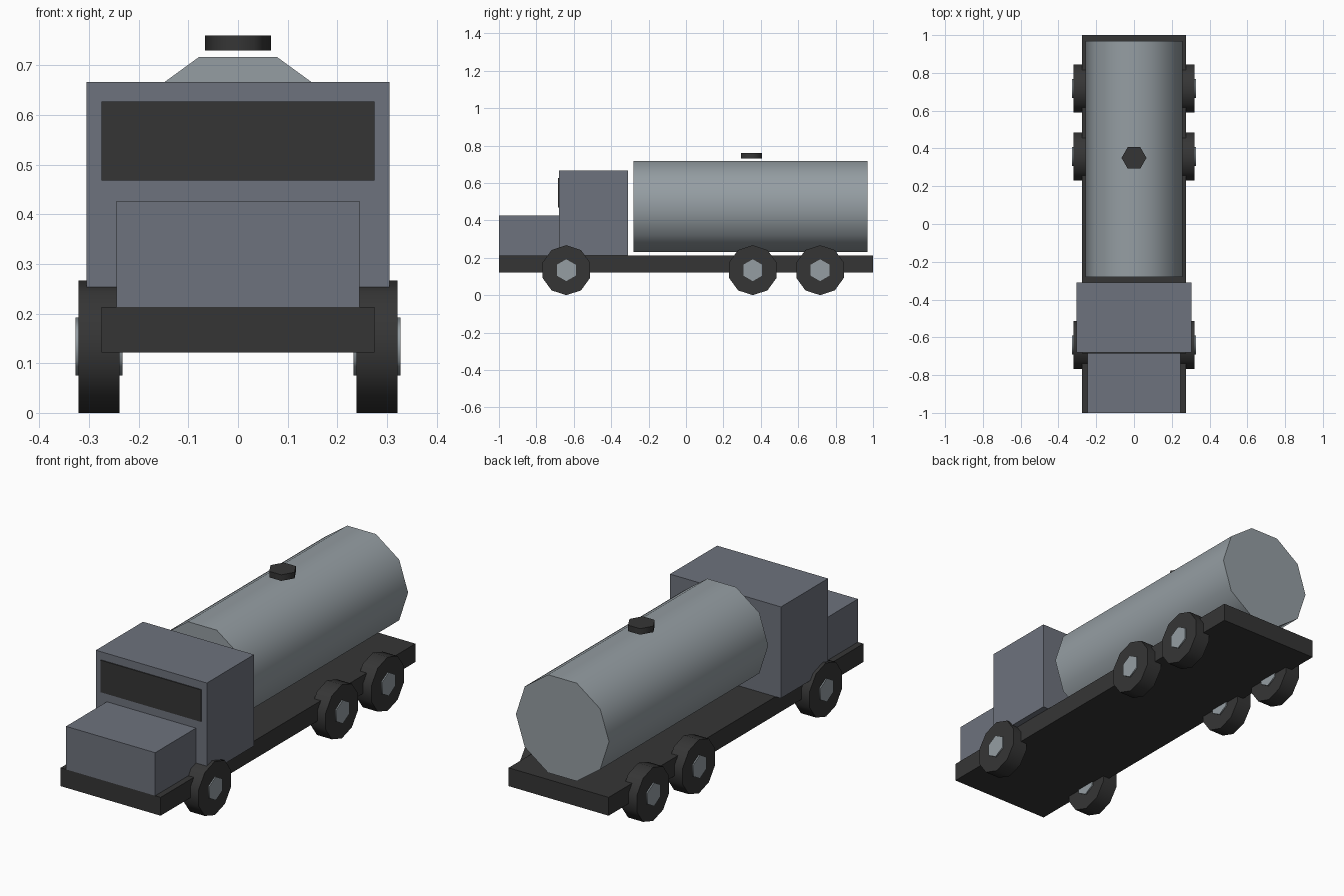
import bpy
import bmesh
from math import cos, sin, pi, radians
from mathutils import Vector

default = bpy.data.objects.get("Cube")
if default:
    bpy.data.objects.remove(default, do_unlink=True)


def make_material(name, rgb):
    mat = bpy.data.materials.new(name)
    mat.use_nodes = True
    color = (*rgb, 1)
    mat.diffuse_color = color
    mat.node_tree.nodes["Principled BSDF"].inputs["Base Color"].default_value = color
    return mat


charcoal = make_material("charcoal", (0.036, 0.036, 0.036))
slate = make_material("slate_grey", (0.155, 0.17, 0.205))
steel = make_material("light_steel", (0.30, 0.34, 0.365))


def finish(name, bm, mat):
    bmesh.ops.recalc_face_normals(bm, faces=bm.faces)
    mesh = bpy.data.meshes.new(name)
    bm.to_mesh(mesh)
    bm.free()
    mesh.materials.append(mat)
    obj = bpy.data.objects.new(name, mesh)
    bpy.context.collection.objects.link(obj)
    return obj


def box(name, half_width, y, z, mat):
    """Box centred on x, spanning the y and z ranges."""
    bm = bmesh.new()
    bmesh.ops.create_cube(bm, size=1)
    for v in bm.verts:
        v.co = (v.co.x * 2 * half_width, y[v.co.y > 0], z[v.co.z > 0])
    return finish(name, bm, mat)


def prism(name, axis, center, radius, length, sides, phase, mat):
    """Smooth-sided prism along an axis; phase turns the first corner."""
    u, w = {"X": ((0, 1, 0), (0, 0, 1)),
            "Y": ((1, 0, 0), (0, 0, 1)),
            "Z": ((1, 0, 0), (0, 1, 0))}[axis]
    u, w = Vector(u), Vector(w)
    step = u.cross(w) * length
    start = Vector(center) - step / 2
    bm = bmesh.new()
    angles = [phase + 2 * pi * i / sides for i in range(sides)]
    base = bm.faces.new([bm.verts.new(start + radius * (u * cos(a) + w * sin(a)))
                         for a in angles])
    top = bmesh.ops.extrude_face_region(bm, geom=[base], use_keep_orig=True)
    bmesh.ops.translate(bm, vec=step,
                        verts=[g for g in top["geom"] if isinstance(g, bmesh.types.BMVert)])
    obj = finish(name, bm, mat)
    bpy.ops.object.select_all(action="DESELECT")
    obj.select_set(True)
    bpy.context.view_layer.objects.active = obj
    bpy.ops.object.shade_smooth_by_angle(angle=radians(65))
    return obj


# Chassis, hood and cab
box("chassis", 0.275, (-1, 1), (0.122, 0.213), charcoal)
box("hood", 0.245, (-1, -0.68), (0.213, 0.427), slate)
box("cab", 0.305, (-0.68, -0.31), (0.213, 0.667), slate)
box("windshield", 0.275, (-0.685, -0.677), (0.468, 0.627), charcoal)

# Tank with its filler cap
prism("tank", "Y", (0, 0.345, 0.473), 0.256, 1.25, 10, 0, steel)
prism("filler_cap", "Z", (0, 0.35, 0.745), 0.066, 0.03, 6, 0, charcoal)

# Wheels and hubs on both sides
for row, y in (("front", -0.64), ("middle", 0.357), ("rear", 0.717)):
    for side, sign in (("left", 1), ("right", -1)):
        center = (sign * 0.28, y, 0.1335)
        prism(f"{row}_{side}_tire", "X", center, 0.1335, 0.082, 10, pi / 2, charcoal)
        prism(f"{row}_{side}_hub", "X", center, 0.0585, 0.094, 6, pi / 2, steel)
